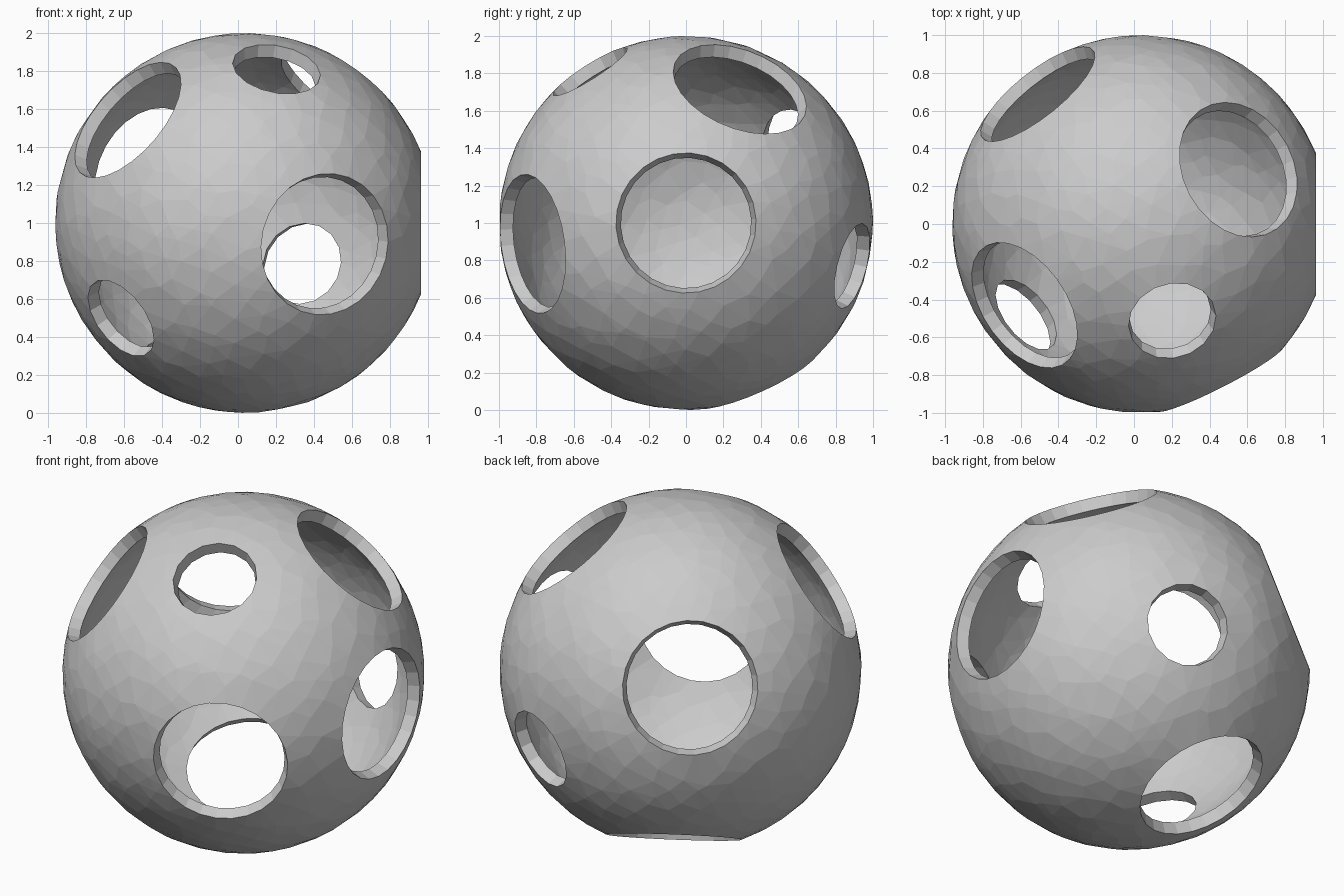
import bpy, bmesh, math, random
from mathutils import Vector

default_cube = bpy.data.objects.get("Cube")
if default_cube:
    bpy.data.objects.remove(default_cube, do_unlink=True)

random.seed(4)
CENTRE = Vector((0.037, 0, 1))
INNER = 0.93          # inner shell scale
LARGE, SMALL = 0.375, 0.235
SCATTER = 900

# Round openings: direction from the centre, and rim radius
openings = [
    ((1, 0, 0), LARGE),
    ((0.45, -0.88, -0.12), LARGE),
    ((-0.66, -0.46, 0.58), LARGE),
    ((0.555, 0.31, 0.77), LARGE),
    ((-0.59, 0.742, 0.32), LARGE),
    ((-0.23, 0.397, -0.889), LARGE),
    ((0.17, -0.525, 0.83), SMALL),
    ((-0.672, -0.53, -0.515), SMALL),
    ((0.33, 0.91, -0.236), SMALL),
]
openings = [(Vector(d).normalized(), r) for d, r in openings]


def rim_points(axis, radius):
    """Points on the unit sphere around one opening."""
    u = axis.orthogonal().normalized()
    v = axis.cross(u)
    count = round(radius * 70)
    depth = math.sqrt(1 - radius * radius)
    for i in range(count):
        a = math.tau * i / count
        yield axis * depth + (u * math.cos(a) + v * math.sin(a)) * radius


def scattered_points():
    """Jittered, even spread of points over the sphere, clear of the openings."""
    golden = math.pi * (3 - math.sqrt(5))
    for i in range(SCATTER):
        z = 1 - 2 * (i + 0.5) / SCATTER
        ring = math.sqrt(1 - z * z)
        p = Vector((ring * math.cos(golden * i), ring * math.sin(golden * i), z))
        p += Vector([random.uniform(-0.035, 0.035) for _ in range(3)])
        p.normalize()
        if all(p.angle(d) > math.asin(r) + 0.06 for d, r in openings):
            yield p


# Outer skin: hull of rims and scattered points, with the caps removed
bm = bmesh.new()
for p in scattered_points():
    bm.verts.new(p)
for axis, radius in openings:
    for p in rim_points(axis, radius):
        bm.verts.new(p)
bmesh.ops.convex_hull(bm, input=bm.verts[:])
caps = [f for f in bm.faces if any(
    all(v.co.dot(d) > math.sqrt(1 - r * r) - 1e-3 for v in f.verts)
    for d, r in openings)]
bmesh.ops.delete(bm, geom=caps, context='FACES')

# Inner skin and the rim walls
shell = bmesh.ops.extrude_face_region(bm, geom=bm.faces[:], use_keep_orig=True)
for v in shell["geom"]:
    if isinstance(v, bmesh.types.BMVert):
        v.co *= INNER
bmesh.ops.recalc_face_normals(bm, faces=bm.faces[:])
bmesh.ops.translate(bm, verts=bm.verts[:], vec=CENTRE)

mesh = bpy.data.meshes.new("hollow_ball")
bm.to_mesh(mesh)
bm.free()
ball = bpy.data.objects.new("hollow_ball", mesh)
bpy.context.collection.objects.link(ball)

# Plain grey material
grey = bpy.data.materials.new("plain_grey")
grey.use_nodes = True
colour = (0.6, 0.6, 0.6, 1)
grey.diffuse_color = colour
grey.node_tree.nodes["Principled BSDF"].inputs["Base Color"].default_value = colour
mesh.materials.append(grey)
